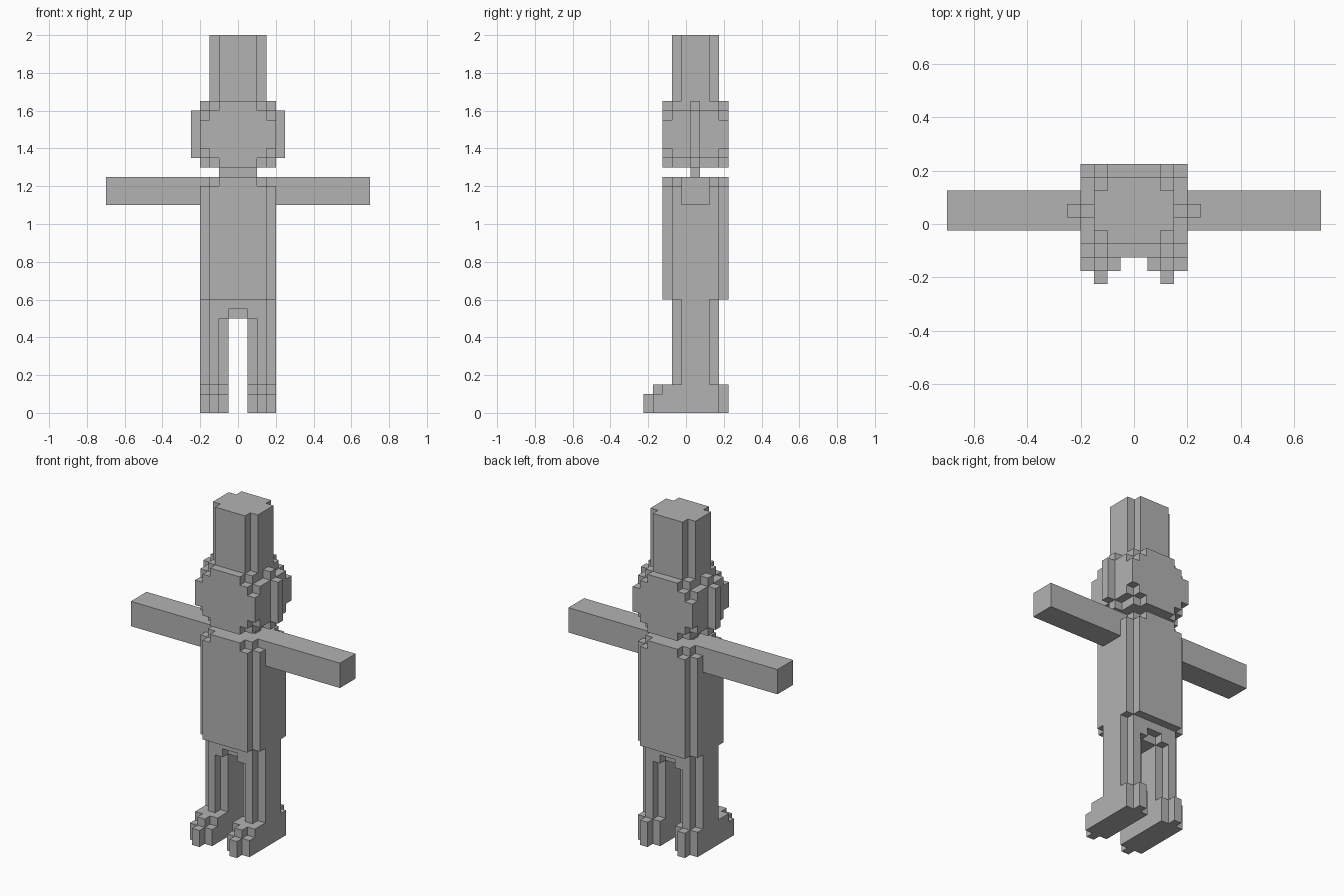
import bpy, bmesh
from itertools import product

if "Cube" in bpy.data.objects:
    bpy.data.objects.remove(bpy.data.objects["Cube"])

UNIT = 0.05      # edge of one block
Y_SHIFT = 0.025  # the block grid is half a block off centre in depth

grey = bpy.data.materials.new("plain_grey")
grey.use_nodes = True
grey.diffuse_color = (0.45, 0.45, 0.45, 1)
grey.node_tree.nodes["Principled BSDF"].inputs["Base Color"].default_value = grey.diffuse_color


def blocks(boxes):
    """Cells filled by boxes given as (x range, y range, z range)."""
    return {c for b in boxes for c in product(*(range(*r) for r in b))}


def mirrored(cells):
    return {(-1 - x, y, z) for x, y, z in cells}


def both(boxes):
    cells = blocks(boxes)
    return cells | mirrored(cells)


parts = {}

# Tall hat with notched corners
parts["hat"] = both([((0, 3), (-1, 2), (33, 40)),
                     ((0, 2), (-2, 3), (33, 40))])

# Head: stepped round front and back, fuller middle
parts["head"] = both([((0, 2), (-3, 4), (26, 33)),
                      ((0, 3), (-3, 4), (27, 32)),
                      ((0, 4), (-3, 4), (28, 31)),
                      ((0, 3), (-2, 3), (26, 33)),
                      ((0, 4), (-2, 3), (27, 32))])

# Thin ring round the head that makes the ears and meets the neck
parts["ear_ring"] = both([((0, 5), (0, 1), (27, 32)),
                          ((0, 4), (0, 1), (26, 33)),
                          ((0, 2), (0, 1), (25, 26))]) - parts["head"]

# Torso with notched vertical corners and stepped shoulders
parts["torso"] = both([((0, 3), (-3, 4), (12, 24)),
                       ((0, 4), (-2, 3), (12, 24)),
                       ((0, 2), (-3, 4), (24, 25)),
                       ((0, 3), (-2, 3), (24, 25)),
                       ((0, 4), (-1, 2), (24, 25))])

# Hips with a stepped arch between the legs
parts["hips"] = both([((0, 4), (-1, 2), (10, 12)),
                      ((0, 3), (-2, 3), (11, 12)),
                      ((1, 3), (-2, 3), (10, 11))])

# Limbs, modelled on the left and mirrored to the right
limbs = {
    "arm": [((4, 14), (-1, 2), (22, 25))],
    "leg": [((1, 4), (-1, 2), (3, 10)),
            ((2, 3), (-2, 3), (3, 10))],
    "foot": [((1, 4), (-4, 3), (0, 2)),
             ((2, 3), (-5, 4), (0, 2)),
             ((1, 4), (-3, 3), (2, 3)),
             ((2, 3), (-4, 4), (2, 3))],
}
for name, boxes in limbs.items():
    parts["left_" + name] = blocks(boxes)
    parts["right_" + name] = mirrored(blocks(boxes))

solid = set().union(*parts.values())


def build(name, cells):
    """Skin the outside of the cells and merge flat areas."""
    bm = bmesh.new()
    for cell in cells:
        for axis, step in product(range(3), (0, 1)):
            beside = list(cell)
            beside[axis] += 1 if step else -1
            if tuple(beside) in solid:
                continue
            u, v = (axis + 1) % 3, (axis + 2) % 3
            ring = [(0, 0), (1, 0), (1, 1), (0, 1)]
            verts = []
            for du, dv in (ring if step else reversed(ring)):
                p = list(cell)
                p[axis] += step
                p[u] += du
                p[v] += dv
                verts.append(bm.verts.new((p[0] * UNIT, p[1] * UNIT + Y_SHIFT, p[2] * UNIT)))
            bm.faces.new(verts)
    bmesh.ops.remove_doubles(bm, verts=bm.verts[:], dist=UNIT / 10)
    bmesh.ops.dissolve_limit(bm, angle_limit=0.01, verts=bm.verts[:], edges=bm.edges[:])
    mesh = bpy.data.meshes.new(name)
    bm.to_mesh(mesh)
    bm.free()
    mesh.materials.append(grey)
    bpy.context.collection.objects.link(bpy.data.objects.new(name, mesh))


for part, cells in parts.items():
    build(part, cells)
